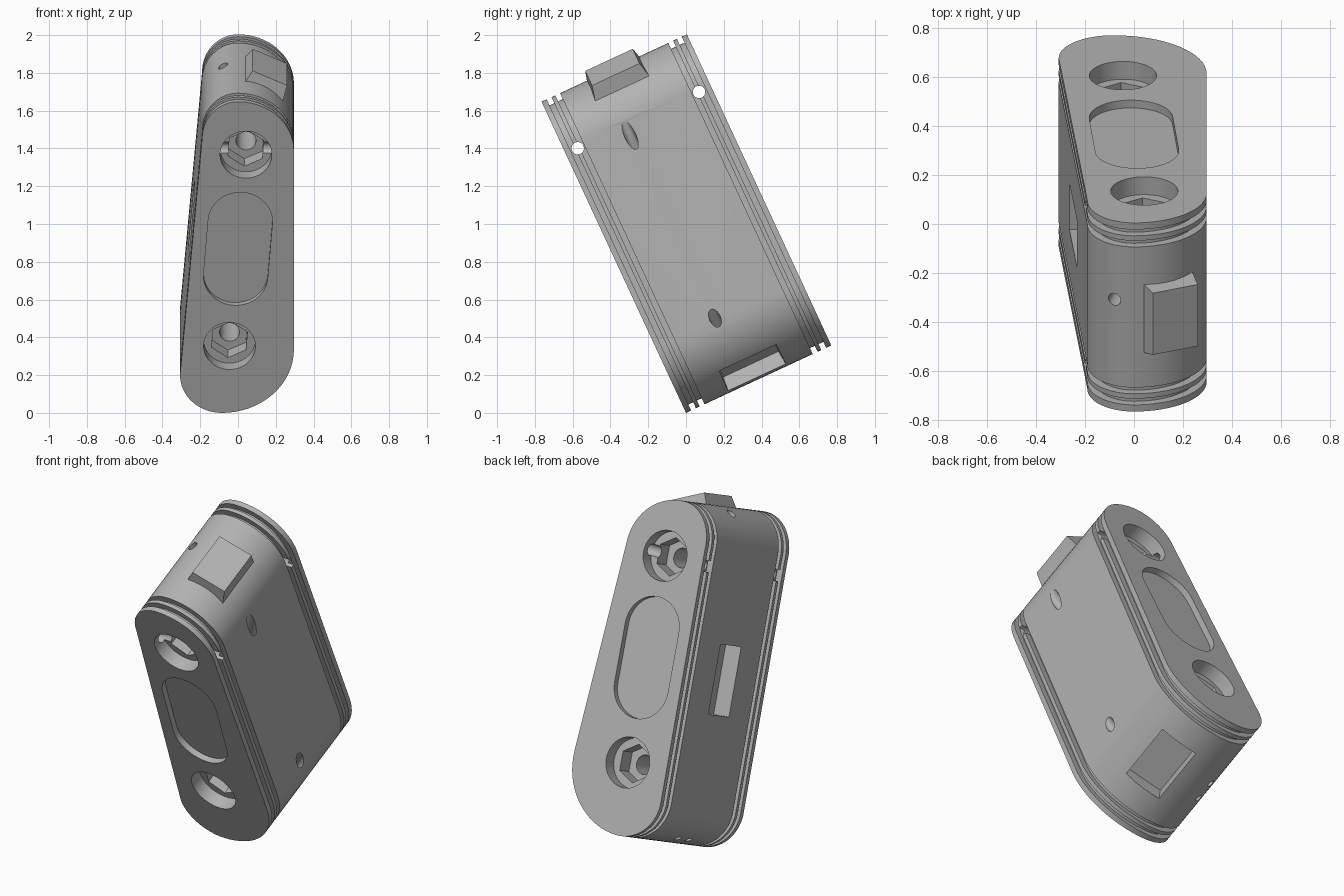
import bpy, bmesh, math
from mathutils import Matrix, Vector

if "Cube" in bpy.data.objects:
    bpy.data.objects.remove(bpy.data.objects["Cube"])

DEPTH = 0.848
TILT = Matrix.Rotation(math.radians(24.9), 4, "X")

grey = bpy.data.materials.new("plain grey")
grey.use_nodes = True
grey.diffuse_color = (0.45, 0.45, 0.45, 1)
grey.node_tree.nodes["Principled BSDF"].inputs["Base Color"].default_value = (0.45, 0.45, 0.45, 1)


def loft(name, loops):
    """Closed solid through a list of matching point loops."""
    bm = bmesh.new()
    rings = [[bm.verts.new(p) for p in loop] for loop in loops]
    n = len(rings[0])
    for a, b in zip(rings, rings[1:]):
        for i in range(n):
            j = (i + 1) % n
            bm.faces.new((a[i], a[j], b[j], b[i]))
    bm.faces.new(rings[0][::-1])
    bm.faces.new(rings[-1])
    bmesh.ops.recalc_face_normals(bm, faces=bm.faces[:])
    mesh = bpy.data.meshes.new(name)
    bm.to_mesh(mesh)
    bm.free()
    mesh.materials.append(grey)
    obj = bpy.data.objects.new(name, mesh)
    bpy.context.collection.objects.link(obj)
    return obj


def prism(name, profile, start, axis, length, taper=1.0, side=(1, 0, 0)):
    """Extrude a 2D profile along an axis; side is the profile's first direction."""
    w = Vector(axis).normalized()
    s = Vector(side)
    s = (s - w * s.dot(w)).normalized()
    t = w.cross(s)
    o = Vector(start)
    return loft(name, [[o + w * d + (s * a + t * b) * k for a, b in profile]
                       for d, k in ((0, 1), (length, taper))])


def polygon(radius, sides=40, turn=0.0):
    return [(radius * math.cos(turn + math.tau * i / sides),
             radius * math.sin(turn + math.tau * i / sides)) for i in range(sides)]


def rectangle(w, h):
    return [(-w / 2, -h / 2), (w / 2, -h / 2), (w / 2, h / 2), (-w / 2, h / 2)]


def outline(y, inset, steps=16):
    """Rounded, slightly tapering outline made of four elliptical corners."""
    corners = [(0.0, 1.53, 0.296, 0.286, 0), (0.0, 1.60, 0.19, 0.216, 1),
               (-0.085, 0.22, 0.222, 0.22, 2), (-0.085, 0.37, 0.381, 0.37, 3)]
    pts = []
    for cx, cz, rx, rz, quarter in corners:
        for i in range(steps + 1):
            a = (quarter + i / steps) * math.pi / 2
            pts.append(Vector((cx + (rx - inset) * math.cos(a), y,
                               cz + (rz - inset) * math.sin(a))))
    # drop the doubled points where corners meet at the top and bottom
    return [p for i, p in enumerate(pts) if (p - pts[i - 1]).length > 1e-5]


# Housing with two grooves at each end
half = [(0, 0), (0.03, 0), (0.03, 0.035), (0.058, 0.035), (0.058, 0),
        (0.08, 0), (0.08, 0.035), (0.108, 0.035), (0.108, 0)]
profile = half + [(DEPTH - y, i) for y, i in reversed(half)]
housing = loft("housing", [outline(y, i) for y, i in profile])


def cut(cutter):
    mod = housing.modifiers.new("cut", "BOOLEAN")
    mod.operation = "DIFFERENCE"
    mod.solver = "EXACT"
    mod.object = cutter
    bpy.context.view_layer.objects.active = housing
    bpy.ops.object.modifier_apply(modifier=mod.name)
    bpy.data.objects.remove(cutter)


# Stepped bolt holes: round counterbore, hex pocket and through bore
hole_centres = [(0.042, 1.507), (-0.045, 0.39)]
lean = (0.078, 0, 1)
for x, z in hole_centres:
    for y, d in ((0, 1), (DEPTH, -1)):
        start = (x, y - 0.02 * d, z)
        cut(prism("counterbore", polygon(0.137), start, (0, d, 0), 0.10, side=lean))
        cut(prism("hex_pocket", polygon(0.105, 6), start, (0, d, 0), 0.195, side=lean))
    cut(prism("bore", polygon(0.053), (x, -0.1, z), (0, 1, 0), 1.1))

# Shallow long recess in each end plate
slot = []
for i in range(25):
    a = math.pi * i / 24
    slot.append((0.16 + 0.17 * math.sin(a), 0.17 * math.cos(a)))
slot += [(-a, -b) for a, b in slot]
for y, d in ((0, 1), (DEPTH, -1)):
    cut(prism("slot", slot, (0, y - 0.02 * d, 0.957), (0, d, 0), 0.055, side=lean))

# Cross holes through the upper counterbores
for y in (0.07, DEPTH - 0.07):
    cut(prism("cross_hole", polygon(0.033, 24), (-0.5, y, 1.512), (1, 0, 0), 1, side=(0, 1, 0)))

# Slanted drill holes: right side, top and lower left edge
for start, axis, r, length in (
        ((0.385, 0.35, 1.68), (-0.4, 0, -1), 0.03, 0.4),
        ((0.37, 0.35, 0.49), (-0.6, 0, -0.8), 0.03, 0.3),
        ((-0.10, 0.495, 1.9), (0.2, 0, -1), 0.027, 0.25),
        ((-0.25, 0.33, -0.05), (0.4, 0, 1), 0.02, 0.2),
        ((-0.25, 0.44, -0.05), (0.4, 0, 1), 0.02, 0.2)):
    cut(prism("drill", polygon(r, 20), start, axis, length, side=(0, 1, 0)))

# Rectangular pocket in the left-hand long side
cut(prism("side_pocket", rectangle(0.38, 0.21), (-0.35, 0.42, 0.93), (1, 0, -0.085), 0.2, side=lean))

# Socket in the lower end
cut(prism("end_socket", rectangle(0.23, 0.35), (0.15, 0.42, -0.02), (-0.42, 0, 0.9), 0.17, 0.92))

# Matching raised block on the upper end
block = prism("top_block", rectangle(0.24, 0.33), (0.12, 0.417, 1.72), (0.42, 0, 0.9), 0.115, 0.84)

# Lean the whole assembly back
for obj in (housing, block):
    obj.data.transform(TILT)
    bpy.ops.object.select_all(action="DESELECT")
    obj.select_set(True)
    bpy.context.view_layer.objects.active = obj
    bpy.ops.object.shade_smooth_by_angle(angle=math.radians(30))
